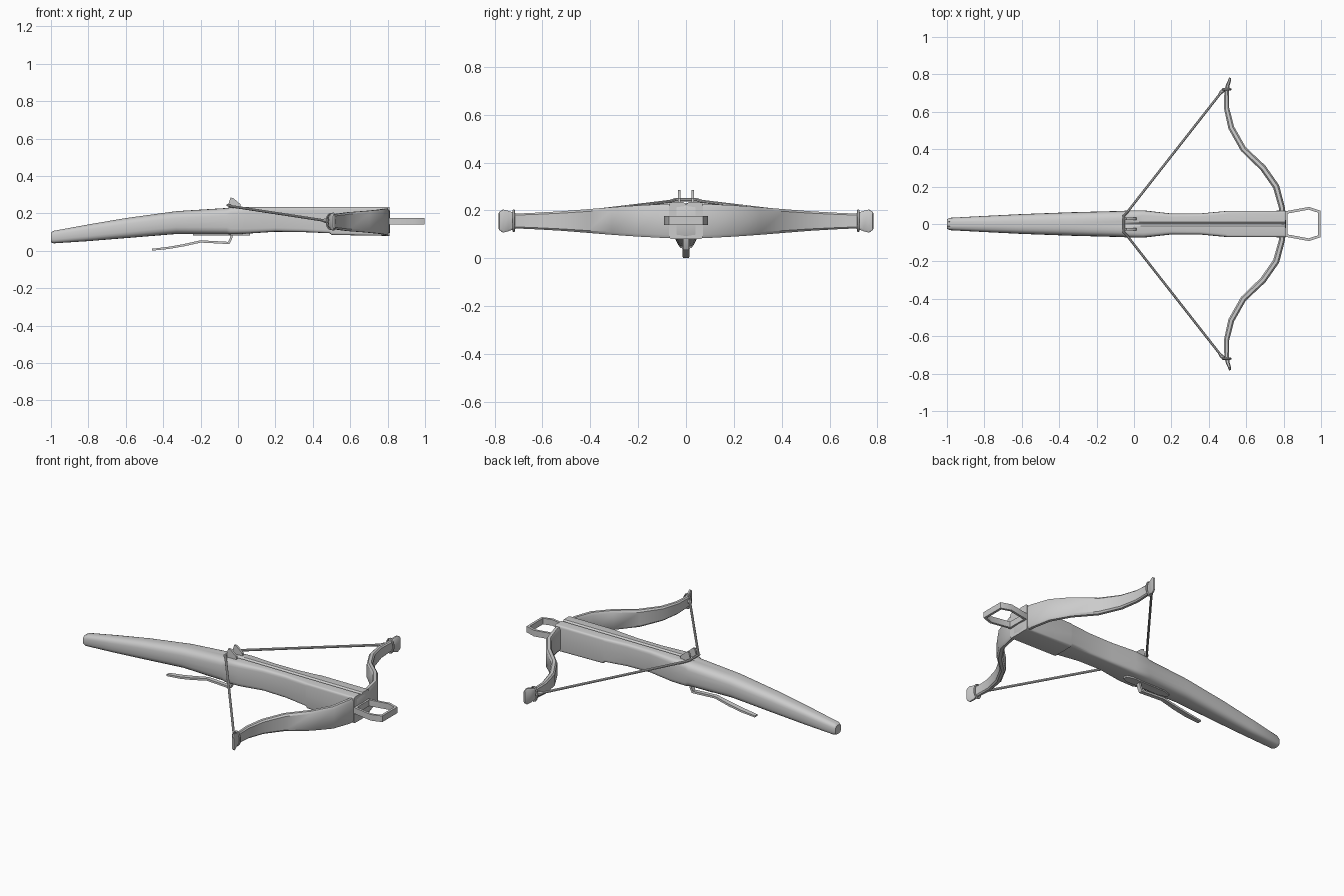
import bpy, math
from mathutils import Vector

if "Cube" in bpy.data.objects:
    bpy.data.objects.remove(bpy.data.objects["Cube"])

Z, Y = Vector((0, 0, 1)), Vector((0, 1, 0))


def loft(name, rings, closed=False, angle=35):
    n, m = len(rings[0]), len(rings)
    verts = [tuple(p) for r in rings for p in r]
    faces = []
    for i in range(m if closed else m - 1):
        a, b = i * n, ((i + 1) % m) * n
        for j in range(n):
            k = (j + 1) % n
            faces.append((a + j, a + k, b + k, b + j))
    if not closed:
        faces += [tuple(range(n))[::-1], tuple(range((m - 1) * n, m * n))]
    mesh = bpy.data.meshes.new(name)
    mesh.from_pydata(verts, [], faces)
    ob = bpy.data.objects.new(name, mesh)
    bpy.context.collection.objects.link(ob)
    bpy.ops.object.select_all(action='DESELECT')
    ob.select_set(True)
    bpy.context.view_layer.objects.active = ob
    bpy.ops.object.mode_set(mode='EDIT')
    bpy.ops.mesh.select_all(action='SELECT')
    bpy.ops.mesh.normals_make_consistent(inside=False)
    bpy.ops.object.mode_set(mode='OBJECT')
    bpy.ops.object.shade_smooth_by_angle(angle=math.radians(angle))
    return ob


def sweep(name, path, up, sizes, section, closed=False):
    """Sweep a unit section along a path; sizes = (half thickness, half height)."""
    pts = [Vector(p) for p in path]
    n = len(pts)
    if isinstance(sizes, tuple):
        sizes = [sizes] * n
    rings = []
    for i, p in enumerate(pts):
        if closed:
            d1, d2 = p - pts[i - 1], pts[(i + 1) % n] - p
        else:
            d1 = p - pts[i - 1] if i else pts[1] - p
            d2 = pts[i + 1] - p if i < n - 1 else d1
        d1, d2 = d1.normalized(), d2.normalized()
        t = (d1 + d2).normalized()
        side = t.cross(up).normalized()
        top = side.cross(t)
        s, h = sizes[i]
        s /= max(0.6, t.dot(d1))
        rings.append([p + side * (u * s) + top * (v * h) for u, v in section])
    return loft(name, rings, closed)


def circle(n):
    return [(math.cos(2 * math.pi * (i + .5) / n), math.sin(2 * math.pi * (i + .5) / n)) for i in range(n)]


SQUARE = [(-1, -1), (1, -1), (1, 1), (-1, 1)]
BLADE = [(-.5, -1), (.5, -1), (1, -.8), (1, .8), (.5, 1), (-.5, 1), (-1, .8), (-1, -.8)]


# Stock: x, half width, bottom, top, squareness exponent, groove depth
def stock_ring(x, w, lo, hi, e, g):
    c, r = (lo + hi) / 2, (hi - lo) / 2
    half = []
    for k in range(1, 12):
        a = math.pi / 2 - math.pi * k / 12
        s, t = math.cos(a), math.sin(a)
        half.append((w * abs(s) ** (2 / e), c + r * math.copysign(abs(t) ** (2 / e), t)))
    right = [(0, hi - g), (.012, hi)] + half + [(0, lo)]
    left = [(-y, z) for y, z in half[::-1]] + [(-.012, hi)]
    return [(x, y, z) for y, z in right + left]


stock = [
    (-1.0, .026, .045, .098, 3, 0), (-.985, .033, .04, .107, 3, 0),
    (-.8, .043, .052, .141, 3, 0), (-.6, .053, .068, .175, 3, 0),
    (-.33, .063, .09, .212, 3, 0), (-.06, .07, .088, .229, 3.5, 0),
    (-.04, .072, .088, .233, 5, .01), (.05, .073, .092, .235, 6, .01),
    (.2, .056, .102, .235, 7, .01), (.35, .056, .1, .235, 8, .01),
    (.49, .069, .094, .235, 10, .01), (.5, .07, .085, .235, 14, .01),
    (.81, .071, .08, .235, 14, .01)]
loft("stock", [stock_ring(*s) for s in stock])

# Bow: one side's x, y, half thickness, half height, mirrored across y
limb = [(.79, .09, .016, .071), (.76, .2, .017, .065), (.69, .3, .017, .058),
        (.585, .4, .016, .05), (.52, .515, .016, .041), (.495, .62, .014, .035),
        (.495, .71, .012, .031), (.502, .745, .01, .043), (.51, .765, .008, .048),
        (.514, .782, .006, .036)]
bow = [(x, -y, t, h) for x, y, t, h in limb[::-1]] + [(.797, 0, .016, .072)] + limb
sweep("bow", [(x, y, .156) for x, y, t, h in bow], Z, [(t, h) for x, y, t, h in bow], BLADE)

# Stirrup on the nose
stirrup = [(.815, -.062), (.935, -.084), (.99, -.066), (.99, .066), (.935, .084), (.815, .062)]
sweep("stirrup", [(x, y, .158) for x, y in stirrup], Z, (.007, .018), SQUARE, closed=True)

# Bowstring with its end loops
sweep("bowstring", [(.475, -.715, .16), (-.035, -.065, .238), (-.055, -.045, .245),
                    (-.055, .045, .245), (-.035, .065, .238), (.475, .715, .16)],
      Z, (.007, .007), circle(8))
for s in (-1, 1):
    ring = [(.495 + .022 * u, s * .72, .157 + .042 * v) for u, v in circle(14)]
    sweep("string_loop", ring, Y, (.005, .006), circle(6), closed=True)
    sweep("string_knot", [(.455, s * .69, .163), (.468, s * .707, .161), (.485, s * .72, .16)],
          Z, [(.007, .008), (.011, .013), (.009, .012)], circle(8))

# Nut fins holding the string
fin = [(-.045, .215), (-.05, .255), (-.04, .285), (-.025, .282), (.012, .25), (.015, .215)]
for s in (-1, 1):
    loft("nut_fin", [[(x, s * .028 + d, z) for x, z in fin] for d in (-.006, .006)])

# Trigger lever and its plate
lever = [(-.03, .1), (-.038, .065), (-.05, .042), (-.12, .046), (-.2, .05), (-.29, .03),
         (-.37, .016), (-.46, .006)]
sweep("trigger_lever", [(x, 0, z) for x, z in lever], Y,
      [(.006, .012)] * 5 + [(.006, .015)] * 2 + [(.005, .012)], SQUARE)
plate = [(-.24, .012), (-.19, .026), (.03, .026), (.065, .012)]
outline = plate + [(x, -y) for x, y in plate[::-1]]
loft("trigger_plate", [[(x, y, z) for x, y in outline] for z in (.083, .105)])
